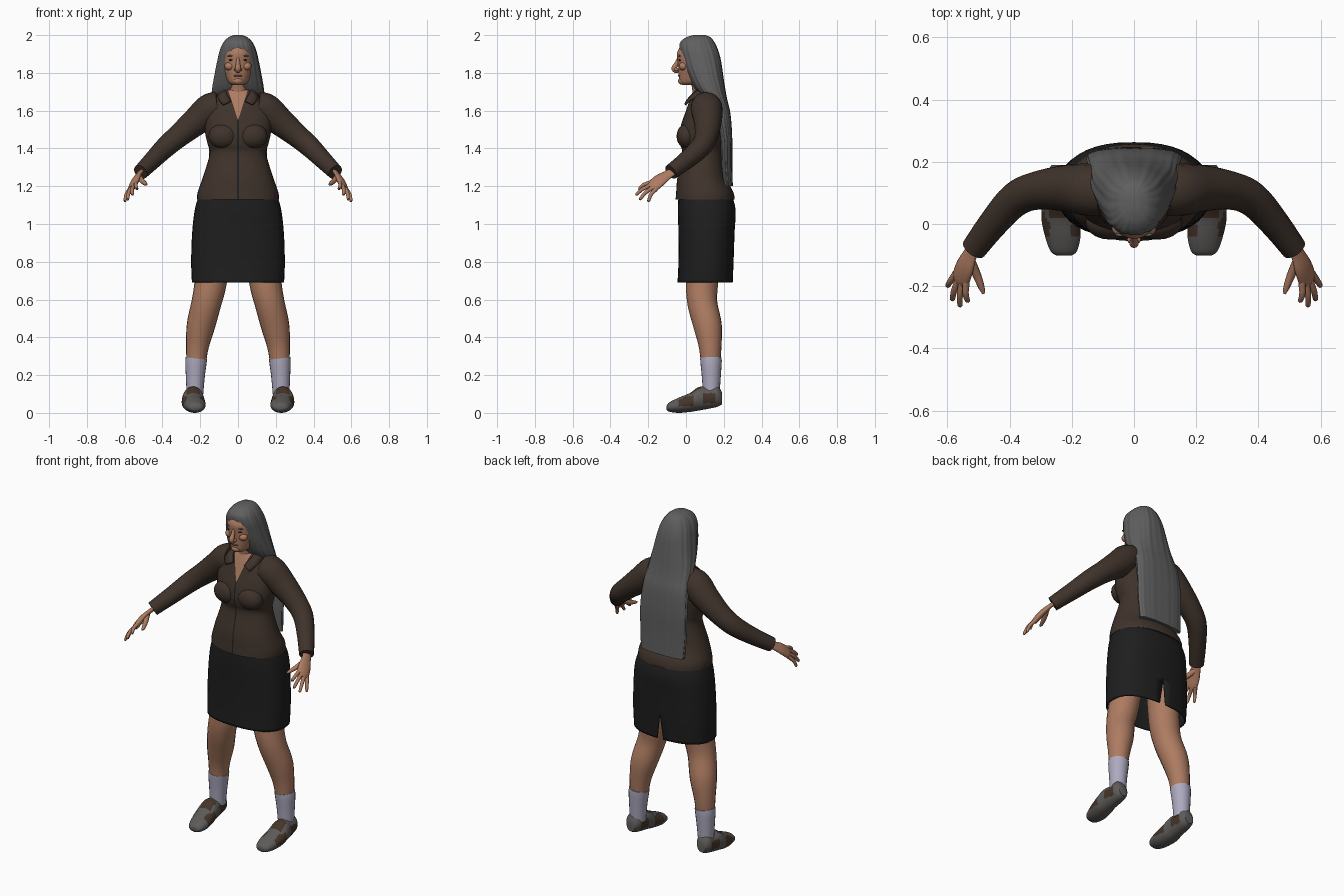
import bpy, bmesh
from math import sin, cos, pi, radians, copysign
from mathutils import Vector

cube = bpy.data.objects.get("Cube")
if cube:
    bpy.data.objects.remove(cube)


def material(name, r, g, b):
    m = bpy.data.materials.new(name)
    m.use_nodes = True
    m.diffuse_color = (r, g, b, 1)
    node = next(n for n in m.node_tree.nodes if n.type == 'BSDF_PRINCIPLED')
    node.inputs["Base Color"].default_value = (r, g, b, 1)
    node.inputs["Roughness"].default_value = 0.8
    return m


SKIN = material("skin", .42, .2, .12)
HAIR = material("grey hair", .115, .115, .115)
JACKET = material("brown cloth", .05, .033, .024)
SKIRT = material("black cloth", .013, .013, .013)
SOCK = material("pale lavender sock", .42, .4, .52)
SHOE = material("grey shoe", .11, .105, .1)
PATCH = material("brown leather", .06, .035, .022)
LIPS = material("lips", .25, .09, .06)
EYE = material("dark eye", .03, .025, .022)
SEGMENTS = 40


def spline(rows, steps=5):
    """Smoothly interpolate control rows."""
    out, last = [], len(rows) - 1
    for i in range(last):
        p0, p1, p2, p3 = (Vector(rows[min(max(j, 0), last)]) for j in range(i - 1, i + 3))
        for k in range(steps):
            t = k / steps
            out.append(p1 + (p2 - p0) * (t / 2) + (p0 * 2 - p1 * 5 + p2 * 4 - p3) * (t * t / 2)
                       + (p1 * 3 - p0 - p2 * 3 + p3) * (t ** 3 / 2))
    return out + [Vector(rows[last])]


def skin_rings(rings, caps=True):
    bm = bmesh.new()
    vr = [[bm.verts.new(p) for p in ring] for ring in rings]
    for a, b in zip(vr, vr[1:]):
        n = len(a)
        for i in range(n):
            bm.faces.new((a[i], a[(i + 1) % n], b[(i + 1) % n], b[i]))
    if caps:
        bm.faces.new(vr[0])
        bm.faces.new(vr[-1])
    return bm


def finish(name, bm, *mats):
    bmesh.ops.recalc_face_normals(bm, faces=bm.faces)
    me = bpy.data.meshes.new(name)
    for f in bm.faces:
        f.smooth = True
    bm.to_mesh(me)
    me.set_sharp_from_angle(angle=radians(50))
    for m in mats:
        me.materials.append(m)
    ob = bpy.data.objects.new(name, me)
    bpy.context.collection.objects.link(ob)
    return ob


def pair(name, bm, *mats):
    finish("left_" + name, bm, *mats)
    bmesh.ops.scale(bm, vec=(-1, 1, 1), verts=bm.verts)
    finish("right_" + name, bm, *mats)


def body(rows, power=1.0, ripple=0.0, caps=True):
    """Stack of rounded sections: height, half width, front, back."""
    rings = []
    for z, w, front, back in spline(rows):
        ring = []
        for i in range(SEGMENTS * (3 if ripple else 1)):
            a = 2 * pi * i / (SEGMENTS * (3 if ripple else 1))
            c, s = cos(a), sin(a)
            r = 1 + ripple * sin(17 * a) * cos(5 * a)
            ring.append((w * r * copysign(abs(c) ** power, c),
                         (front + back) / 2 + (back - front) / 2 * r * copysign(abs(s) ** power, s), z))
        rings.append(ring)
    return skin_rings(rings, caps)


def tube(points, side=(0, 1, .01), flat=1.0, n=20):
    """Round limb through points given as x, y, z, radius."""
    pts = spline(points)
    rings = []
    for i, p in enumerate(pts):
        d = (pts[min(i + 1, len(pts) - 1)] - pts[max(i - 1, 0)]).to_3d().normalized()
        u = Vector(side) - d * d.dot(Vector(side))
        u.normalize()
        v = d.cross(u) * flat
        rings.append([p.to_3d() + (u * cos(2 * pi * k / n) + v * sin(2 * pi * k / n)) * p[3] for k in range(n)])
    return skin_rings(rings)


def ball(loc, size):
    bm = bmesh.new()
    bmesh.ops.create_uvsphere(bm, u_segments=20, v_segments=12, radius=1)
    bmesh.ops.scale(bm, vec=size, verts=bm.verts)
    bmesh.ops.translate(bm, vec=loc, verts=bm.verts)
    return bm


def cut(bm, point, normal):
    bmesh.ops.bisect_plane(bm, geom=bm.verts[:] + bm.edges[:] + bm.faces[:], plane_co=point, plane_no=normal)


def wedge(bm, z0, slope):
    """Cut a vertical wedge and return a test for points inside it."""
    for s in (1, -1):
        cut(bm, (0, 0, z0), (s, 0, -slope))
    return lambda c: abs(c.x) < (c.z - z0) * slope


# Jacket body with open neck and front closing line
bm = body([(1.13, .217, -.055, .258), (1.17, .213, -.052, .25), (1.25, .185, -.045, .212),
           (1.37, .15, -.02, .195), (1.42, .16, -.03, .192), (1.47, .172, -.035, .195),
           (1.53, .178, -.025, .2), (1.6, .172, 0, .2), (1.66, .13, .02, .188), (1.71, .07, .04, .16)], .9)
opening = wedge(bm, 1.55, .33)
for s in (1, -1):
    cut(bm, (s * .004, 0, 0), (1, 0, 0))
for f in bm.faces:
    c = f.calc_center_median()
    if c.y < .09 and opening(c):
        f.material_index = 1
    elif c.y < .05 and abs(c.x) < .004 and c.z > 1.131:
        f.material_index = 2
finish("jacket_body", bm, JACKET, SKIN, SKIRT)
pair("jacket_bust", ball((.078, .005, 1.465), (.078, .055, .066)), JACKET)

# Collar, one half mirrored
inner = [(0, .165, 1.72), (.06, .12, 1.725), (.066, .05, 1.705), (.038, 0, 1.655)]
outer = [(0, .205, 1.68), (.1, .145, 1.69), (.108, .035, 1.67), (.08, -.01, 1.635)]
bm = bmesh.new()
edge = [(bm.verts.new(a), bm.verts.new(b)) for a, b in zip(spline(inner), spline(outer))]
for (a, b), (c, d) in zip(edge, edge[1:]):
    bm.faces.new((a, b, d, c))
collar = finish("jacket_collar", bm, JACKET)
collar.modifiers.new("mirror", 'MIRROR')
collar.modifiers.new("thickness", 'SOLIDIFY').thickness = .012

# Sleeves
pair("sleeve", tube([(.1, .105, 1.62, .08), (.15, .11, 1.605, .084), (.22, .115, 1.545, .075),
                     (.31, .108, 1.47, .062), (.38, .08, 1.41, .056), (.45, .005, 1.34, .048),
                     (.515, -.08, 1.275, .041)]), JACKET)

# Hands: flattened palm with spread fingers and thumb
across = Vector((.59, .5, -.63))
pair("palm", tube([(.505, -.06, 1.285, .026), (.525, -.095, 1.262, .028), (.542, -.135, 1.235, .037),
                   (.555, -.17, 1.205, .038), (.56, -.187, 1.19, .03)], across, .45), SKIN)
knuckle = Vector((.556, -.172, 1.203))
tips = {"index": (.535, -.25, 1.185), "middle": (.56, -.265, 1.155),
        "ring": (.585, -.245, 1.13), "little": (.6, -.2, 1.12)}
for i, (name, tip) in enumerate(tips.items()):
    base, tip = knuckle + across * (i - 1.5) * .018, Vector(tip)
    mid = base.lerp(tip, .55) + Vector((.004, -.004, .006))
    end = base.lerp(tip, .95)
    pair(name + "_finger", tube([(*base, .012), (*mid, .01), (*end, .008), (*tip, .003)], n=10), SKIN)
pair("thumb", tube([(.53, -.11, 1.255, .016), (.507, -.16, 1.228, .014),
                    (.49, -.205, 1.213, .01), (.484, -.225, 1.21, .004)], n=10), SKIN)

# Skirt, open below with a slit at the back
bm = body([(1.17, .2, -.038, .235), (1.08, .228, -.043, .262), (.95, .243, -.04, .257),
           (.8, .248, -.04, .252), (.69, .244, -.045, .248)], .82, caps=False)
slit = wedge(bm, .85, -.13)
gone = [f for f in bm.faces if f.calc_center_median().y > .1 and slit(f.calc_center_median())]
bmesh.ops.delete(bm, geom=gone, context='FACES')
skirt = finish("skirt", bm, SKIRT)
skirt.modifiers.new("thickness", 'SOLIDIFY').thickness = .008

# Legs and socks
pair("leg", tube([(.12, .1, .9, .09), (.145, .085, .69, .085), (.168, .087, .58, .079),
                  (.197, .115, .46, .075), (.215, .128, .35, .06), (.222, .13, .25, .05)]), SKIN)
pair("sock", tube([(.22, .132, .29, .057), (.223, .133, .26, .056), (.226, .134, .19, .05),
                   (.228, .134, .1, .044)]), SOCK)

# Shoes: sections from toe to heel, with leather patches
rings = []
for y, x, w, low, high in spline([(-.102, .225, .022, .015, .04), (-.088, .226, .042, .006, .056),
                                  (-.04, .229, .057, 0, .08), (.02, .236, .062, .005, .105),
                                  (.07, .238, .056, .013, .138), (.12, .237, .05, .022, .134),
                                  (.165, .236, .046, .032, .145), (.19, .236, .028, .045, .11)]):
    rings.append([(x + w * cos(a), y, (low + high) / 2 + (high - low) / 2 * sin(a))
                  for a in (2 * pi * i / SEGMENTS for i in range(SEGMENTS))])
bm = skin_rings(rings)
for f in bm.faces:
    c = f.calc_center_median()
    outside = abs(c.x - .236) > .035
    side_patch = outside and -.04 < c.y < .045 and .035 < c.z < .09
    heel_patch = outside and .09 < c.y < .16 and .05 < c.z < .105
    tongue = abs(c.x - .236) < .035 and .02 < c.y < .08 and c.z > .09
    f.material_index = int(side_patch or heel_patch or tongue)
pair("shoe", bm, SHOE, PATCH)

# Head, neck and face
finish("head", body([(1.735, .028, -.02, .05), (1.75, .05, -.033, .09), (1.78, .066, -.038, .13),
                     (1.82, .078, -.04, .14), (1.87, .084, -.045, .15), (1.91, .08, -.046, .15),
                     (1.95, .058, -.02, .13), (1.97, .03, .02, .1)]), SKIN)
finish("neck", tube([(0, .1, 1.62, .062), (0, .09, 1.7, .055), (0, .075, 1.79, .055)]), SKIN)
finish("nose", tube([(0, -.037, 1.885, .007), (0, -.05, 1.85, .011), (0, -.062, 1.825, .015),
                     (0, -.052, 1.811, .013), (0, -.04, 1.806, .006)], (1, 0, 0)), SKIN)
finish("chin", ball((0, -.02, 1.757), (.028, .022, .02)), SKIN)
finish("mouth", ball((0, -.035, 1.785), (.025, .008, .005)), LIPS)
pair("nostril", ball((.012, -.05, 1.818), (.01, .012, .009)), SKIN)
pair("cheek", ball((.045, -.014, 1.835), (.026, .024, .022)), SKIN)
pair("eye", ball((.034, -.031, 1.868), (.015, .008, .005)), EYE)
pair("eyebrow", ball((.037, -.034, 1.89), (.022, .007, .004)), HAIR)

# Long hair, wrapping the head and falling down the back
finish("hair", body([(2.0, .02, .04, .1), (1.988, .05, 0, .13), (1.96, .077, -.031, .152),
                     (1.92, .095, -.034, .17), (1.87, .107, -.022, .184), (1.8, .121, .002, .195),
                     (1.72, .135, .045, .207), (1.66, .14, .1, .218), (1.58, .146, .15, .236),
                     (1.45, .152, .18, .245), (1.32, .15, .185, .245), (1.2, .142, .195, .248)],
                    .85, .02), HAIR)
